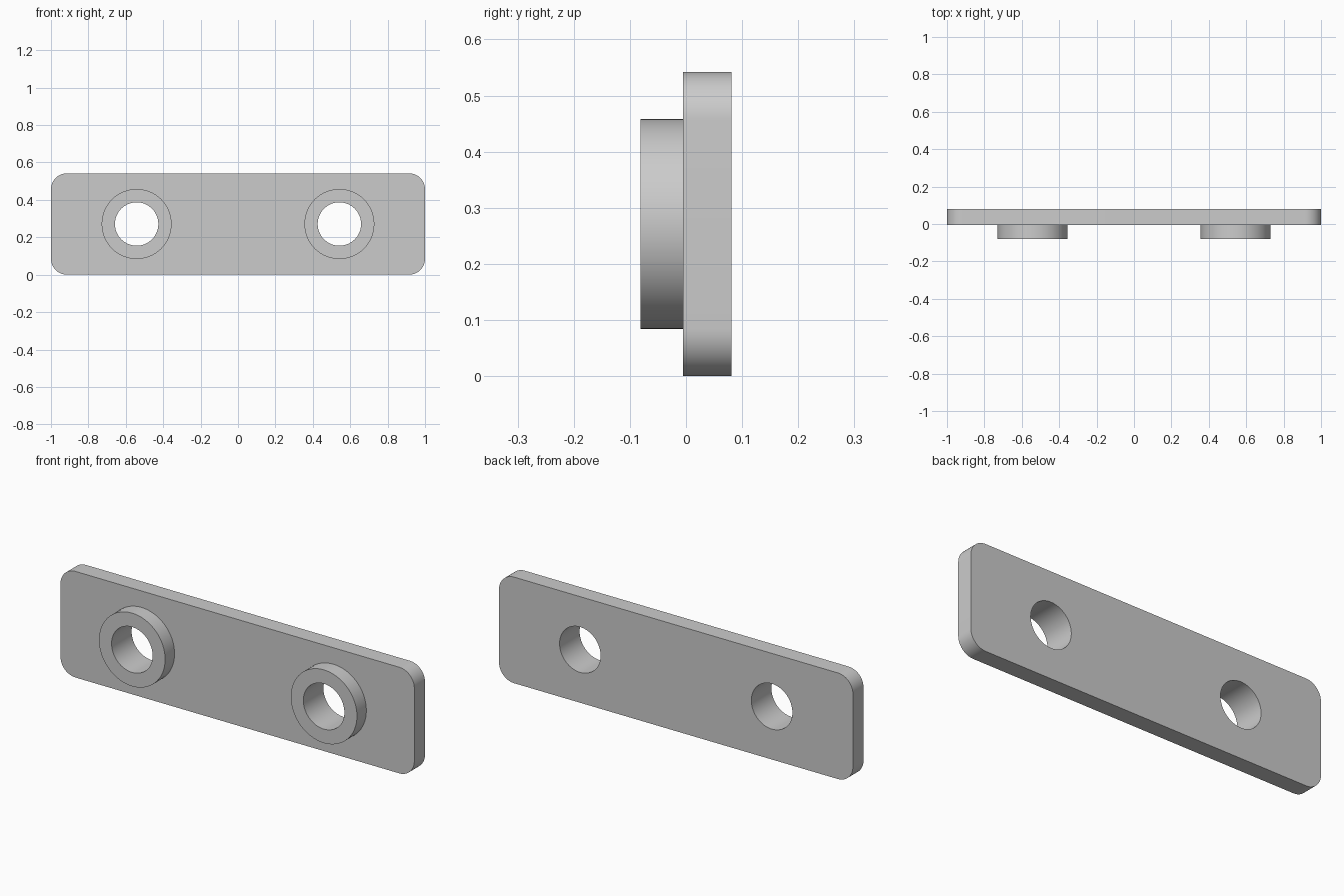
import bpy, bmesh
from math import cos, sin, pi, radians

cube = bpy.data.objects.get("Cube")
if cube:
    bpy.data.objects.remove(cube, do_unlink=True)

LENGTH, HEIGHT, CORNER = 2.0, 0.542, 0.085
FRONT, SEAT, BACK = -0.081, -0.005, 0.081
HOLE_X, HOLE_R, BOSS_R = 0.542, 0.116, 0.187
MID_Z = HEIGHT / 2

grey = bpy.data.materials.new("plain grey")
grey.use_nodes = True
grey.diffuse_color = (0.6, 0.6, 0.6, 1)
grey.node_tree.nodes["Principled BSDF"].inputs["Base Color"].default_value = grey.diffuse_color


def circle(cx, radius, steps=64):
    return [(cx + radius * cos(2 * pi * i / steps), MID_Z + radius * sin(2 * pi * i / steps))
            for i in range(steps)]


def rounded_rectangle(steps=12):
    dx, dz = LENGTH / 2 - CORNER, HEIGHT / 2 - CORNER
    points = []
    for quarter, (sx, sz) in enumerate([(1, 1), (-1, 1), (-1, -1), (1, -1)]):
        for i in range(steps + 1):
            a = (quarter + i / steps) * pi / 2
            points.append((sx * dx + CORNER * cos(a), MID_Z + sz * dz + CORNER * sin(a)))
    return points


def extrude_outlines(name, outlines, y_front, y_back, close_back=True):
    """Solid from an outer outline and hole outlines, extruded along y."""
    bm = bmesh.new()
    caps = [y_front, y_back]
    rings = [[[bm.verts.new((x, y, z)) for x, z in line] for line in outlines] for y in caps]
    # walls
    for near, far in zip(*rings):
        for i in range(len(near)):
            j = (i + 1) % len(near)
            bm.faces.new((near[i], near[j], far[j], far[i]))
    # flat caps with the holes left open
    for cap in rings if close_back else rings[:1]:
        edges = [bm.edges.get((line[i - 1], line[i])) for line in cap for i in range(len(line))]
        bmesh.ops.triangle_fill(bm, edges=edges, use_beauty=True, normal=(0, -1, 0))
    bmesh.ops.recalc_face_normals(bm, faces=bm.faces)
    mesh = bpy.data.meshes.new(name)
    bm.to_mesh(mesh)
    bm.free()
    mesh.materials.append(grey)
    obj = bpy.data.objects.new(name, mesh)
    bpy.context.collection.objects.link(obj)
    bpy.ops.object.select_all(action="DESELECT")
    obj.select_set(True)
    bpy.context.view_layer.objects.active = obj
    bpy.ops.object.shade_smooth_by_angle(angle=radians(30))
    return obj


# Plate with two through holes
extrude_outlines("plate", [rounded_rectangle(), circle(-HOLE_X, HOLE_R), circle(HOLE_X, HOLE_R)],
                 SEAT, BACK)

# Ring bosses around the holes, open where they meet the plate
for side, x in (("right", -HOLE_X), ("left", HOLE_X)):
    extrude_outlines(side + "_boss", [circle(x, BOSS_R), circle(x, HOLE_R)], FRONT, SEAT,
                     close_back=False)
